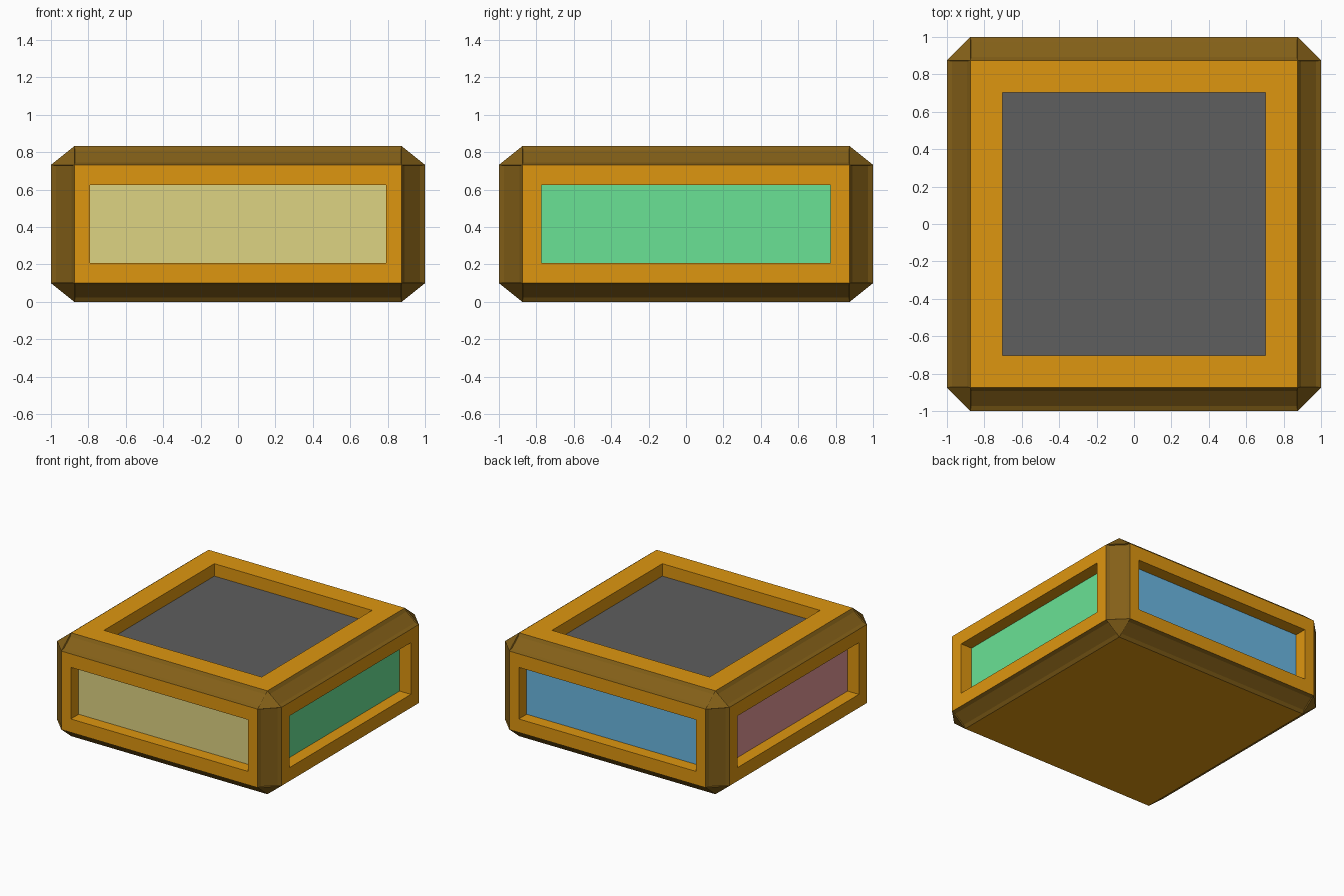
import bpy, bmesh
from mathutils import Vector
from itertools import product

if "Cube" in bpy.data.objects:
    bpy.data.objects.remove(bpy.data.objects["Cube"])

OUTER = Vector((1.0, 1.0, 0.4165))      # half size of the whole block
INNER = Vector((0.875, 0.875, 0.3165))  # half size of each flat face
DEPTH = 0.10                            # recess depth


def material(name, rgb):
    m = bpy.data.materials.new(name)
    lin = [(c / 255 / 12.92) if c < 10 else ((c / 255 + 0.055) / 1.055) ** 2.4 for c in rgb]
    m.diffuse_color = (*lin, 1.0)
    m.use_nodes = True
    m.node_tree.nodes["Principled BSDF"].inputs["Base Color"].default_value = m.diffuse_color
    return m


mats = [material(*a) for a in (
    ("orange_frame", (222, 150, 16)),
    ("dark_brown_trim", (132, 96, 24)),
    ("khaki_panel", (222, 211, 130)),
    ("green_panel", (106, 226, 149)),
    ("blue_panel", (107, 184, 226)),
    ("pink_panel", (226, 150, 150)),
    ("grey_panel", (94, 94, 94)),
)]

# chamfered block as the hull of its six flat faces
bm = bmesh.new()
for axis in range(3):
    for signs in product((-1, 1), repeat=3):
        co = [s * (OUTER[i] if i == axis else INNER[i]) for i, s in enumerate(signs)]
        bm.verts.new(co)
bmesh.ops.convex_hull(bm, input=bm.verts[:])
bmesh.ops.dissolve_limit(bm, angle_limit=0.02, verts=bm.verts[:], edges=bm.edges[:])
bmesh.ops.recalc_face_normals(bm, faces=bm.faces[:])
bm.normal_update()

flats = [f for f in bm.faces if max(abs(c) for c in f.normal) > 0.99]
corners = [f for f in bm.faces if len(f.verts) == 3]
chamfers = [f for f in bm.faces if f not in flats and f not in corners]

for f in corners:
    f.material_index = 1

# shallow dark groove along every chamfer
for f in chamfers:
    axis = min(range(3), key=lambda i: abs(f.normal[i]))
    rim = bmesh.ops.inset_individual(bm, faces=[f], thickness=0.04, depth=-0.008)["faces"]
    f.material_index = 1
    for v in f.verts:
        v.co[axis] += 0.024 if v.co[axis] > 0 else -0.024
    for r in rim:
        at_end = all(abs(v.co[axis]) > INNER[axis] - 0.03 for v in r.verts)
        r.material_index = 1 if r is not f and at_end else (1 if r is f else 0)

# recessed coloured panels: direction -> colour and opening half size
panels = {
    (0, -1, 0): (2, (0.79, 1, 0.208)),
    (1, 0, 0): (3, (1, 0.773, 0.208)),
    (0, 1, 0): (4, (0.79, 1, 0.208)),
    (-1, 0, 0): (5, (1, 0.773, 0.208)),
    (0, 0, 1): (6, (0.703, 0.703, 1)),
}
for f in flats:
    n = Vector([round(c) for c in f.normal])
    key = tuple(int(c) for c in n)
    if key not in panels:
        continue
    colour, half = panels[key]
    bmesh.ops.inset_individual(bm, faces=[f], thickness=0.08)
    for v in f.verts:
        for i in range(3):
            if key[i] == 0:
                v.co[i] = half[i] if v.co[i] > 0 else -half[i]
    floor = bmesh.ops.extrude_discrete_faces(bm, faces=[f])["faces"][0]
    bmesh.ops.translate(bm, verts=floor.verts[:], vec=-n * DEPTH)
    floor.material_index = colour

# stand the block on the ground
bmesh.ops.translate(bm, verts=bm.verts[:], vec=(0, 0, OUTER.z))
bm.normal_update()
mesh = bpy.data.meshes.new("panelled_block")
bm.to_mesh(mesh)
bm.free()
for m in mats:
    mesh.materials.append(m)
obj = bpy.data.objects.new("panelled_block", mesh)
bpy.context.collection.objects.link(obj)
